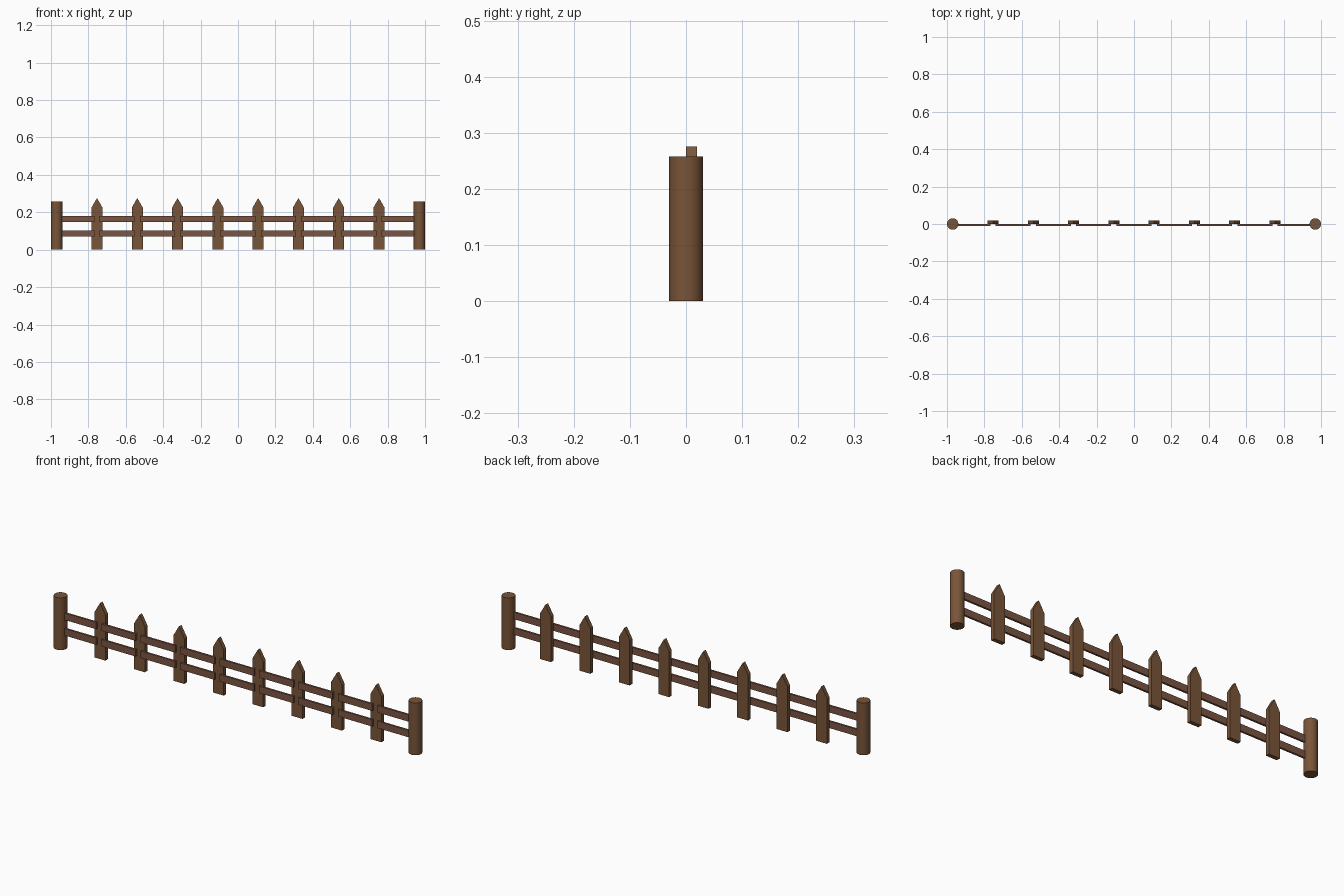
import bpy, bmesh

if "Cube" in bpy.data.objects:
    bpy.data.objects.remove(bpy.data.objects["Cube"])

def material(name, rgb):
    m = bpy.data.materials.new(name)
    m.diffuse_color = (*rgb, 1)
    m.use_nodes = True
    m.node_tree.nodes["Principled BSDF"].inputs["Base Color"].default_value = m.diffuse_color
    return m

WOOD = material("wood", (0.19, 0.09, 0.04))
RAIL_WOOD = material("rail_wood", (0.20, 0.09, 0.055))

def extrude_profile(name, profile, y0, y1, mat):
    """Extrude an x-z outline from y0 to y1."""
    bm = bmesh.new()
    face = bm.faces.new([bm.verts.new((x, y0, z)) for x, z in profile])
    res = bmesh.ops.extrude_face_region(bm, geom=[face])
    for v in res["geom"]:
        if isinstance(v, bmesh.types.BMVert):
            v.co.y = y1
    bmesh.ops.recalc_face_normals(bm, faces=bm.faces)
    me = bpy.data.meshes.new(name)
    bm.to_mesh(me)
    bm.free()
    me.materials.append(mat)
    ob = bpy.data.objects.new(name, me)
    bpy.context.collection.objects.link(ob)
    return ob

POST_X, POST_R, POST_H = 0.9695, 0.0305, 0.258
STEP, COUNT = 0.2154, 8
HALF = 0.0295

# Round end posts
for side, s in (("left", -1), ("right", 1)):
    bpy.ops.mesh.primitive_cylinder_add(vertices=32, radius=POST_R, depth=POST_H,
                                        location=(s * POST_X, 0, POST_H / 2))
    post = bpy.context.object
    post.name = side + "_post"
    post.data.materials.append(WOOD)
    bpy.ops.object.shade_smooth_by_angle()

# Pointed pickets
centres = [(i - (COUNT - 1) / 2) * STEP for i in range(COUNT)]
for i, x in enumerate(centres):
    extrude_profile(f"picket_{i + 1}",
                    [(x - HALF, 0), (x + HALF, 0), (x + HALF, 0.225),
                     (x, 0.276), (x - HALF, 0.225)], 0, 0.02, WOOD)

# Rail pieces between neighbours, lapping onto the picket fronts
stops = [-POST_X] + centres + [POST_X]
for level, z0, z1 in (("lower", 0.07, 0.104), ("upper", 0.147, 0.181)):
    for i, (a, b) in enumerate(zip(stops, stops[1:])):
        a, b = a + 0.014, b - 0.014
        extrude_profile(f"{level}_rail_{i + 1}",
                        [(a, z0), (b, z0), (b, z1), (a, z1)], -0.01, 0, RAIL_WOOD)
